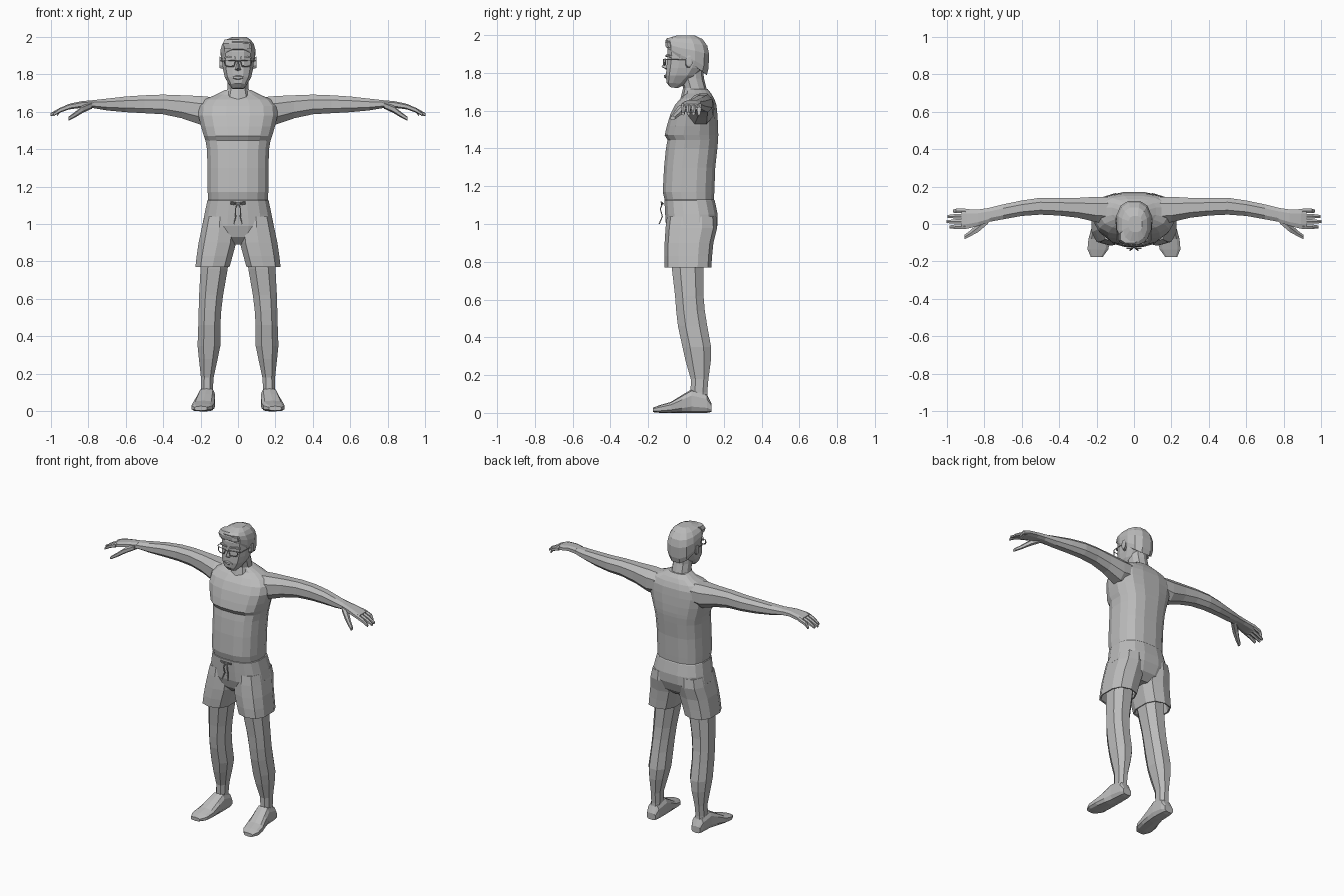
import bpy, math
from mathutils import Vector

grey = bpy.data.materials.new("plain grey")
grey.diffuse_color = (0.5, 0.5, 0.5, 1)


def add(name, verts, faces, mirror=False):
    me = bpy.data.meshes.new(name)
    me.from_pydata(verts, [], faces)
    me.materials.append(grey)
    ob = bpy.data.objects.new(name, me)
    bpy.context.collection.objects.link(ob)
    if mirror:
        ob.modifiers.new("mirror", 'MIRROR')
    return ob


def loft(name, axis, rows, n=10, power=0.8, mirror=False):
    """Rows: position on axis, low/high on first cross axis, low/high on second, optional tilt."""
    verts, faces = [], []
    for pos, a0, a1, b0, b1, *tilt in rows:
        for i in range(n):
            t = 2 * math.pi * (i + 0.5) / n
            c, s = math.cos(t), math.sin(t)
            u = (a0 + a1) / 2 + (a1 - a0) / 2 * math.copysign(abs(c) ** power, c)
            v = (b0 + b1) / 2 + (b1 - b0) / 2 * math.copysign(abs(s) ** power, s)
            p = pos + (tilt[0] * s if tilt else 0)
            verts.append({'x': (p, u, v), 'y': (u, p, v), 'z': (u, v, p)}[axis])
    for r in range(len(rows) - 1):
        for i in range(n):
            j = (i + 1) % n
            faces.append((r * n + i, r * n + j, r * n + n + j, r * n + n + i))
    faces += [tuple(reversed(range(n))), tuple(range(len(verts) - n, len(verts)))]
    ob = add(name, verts, faces, mirror)
    # consistent outward normals whatever the loft direction
    import bmesh
    bm = bmesh.new()
    bm.from_mesh(ob.data)
    bmesh.ops.recalc_face_normals(bm, faces=bm.faces)
    bm.to_mesh(ob.data)
    bm.free()
    return ob


def wire(name, paths, depth, cyclic=False, mirror=False):
    cu = bpy.data.curves.new(name, 'CURVE')
    cu.dimensions = '3D'
    cu.bevel_depth, cu.bevel_resolution, cu.use_fill_caps = depth, 0, True
    for path in paths:
        sp = cu.splines.new('POLY')
        sp.points.add(len(path) - 1)
        for pt, co in zip(sp.points, path):
            pt.co = (*co, 1)
        sp.use_cyclic_u = cyclic
    cu.materials.append(grey)
    ob = bpy.data.objects.new(name, cu)
    bpy.context.collection.objects.link(ob)
    if mirror:
        ob.modifiers.new("mirror", 'MIRROR')
    return ob


# Torso, with the chest stepping out over the belly
loft("torso", 'z', [
    (1.08, -.15, .15, -.10, .15), (1.13, -.162, .162, -.115, .15),
    (1.17, -.164, .164, -.125, .152), (1.3, -.165, .165, -.118, .157),
    (1.4, -.168, .168, -.108, .168), (1.445, -.176, .176, -.10, .172),
    (1.47, -.185, .185, -.115, .173), (1.52, -.20, .20, -.103, .172),
    (1.58, -.215, .215, -.085, .168), (1.63, -.21, .21, -.06, .163),
    (1.665, -.18, .18, -.03, .15), (1.69, -.12, .12, 0, .135),
    (1.715, -.07, .07, .005, .115)], 16, 0.75)

# Neck
loft("neck", 'z', [
    (1.66, -.075, .075, -.03, .12), (1.72, -.06, .06, -.015, .108),
    (1.77, -.058, .058, -.03, .095), (1.83, -.058, .058, -.03, .09)], 10, 0.9)

# Head and hair cap
loft("head", 'z', [
    (1.722, -.03, .03, -.085, -.045, -.003), (1.745, -.05, .05, -.105, .005, -.004),
    (1.785, -.073, .073, -.108, .06), (1.825, -.082, .082, -.106, .095),
    (1.87, -.087, .087, -.102, .113), (1.92, -.087, .087, -.102, .115),
    (1.96, -.075, .075, -.09, .10)], 12, 0.75)
loft("hair", 'z', [
    (1.86, -.088, .088, -.104, .113, -.075), (1.88, -.094, .094, -.106, .122, -.06),
    (1.925, -.095, .095, -.108, .126, -.03), (1.958, -.086, .086, -.112, .116, -.015),
    (1.982, -.066, .07, -.095, .09, -.003), (1.999, -.03, .045, -.045, .045)], 12, 0.8)
loft("hair_quiff", 'z', [
    (1.935, -.075, .07, -.108, -.05), (1.962, -.085, .065, -.112, -.04),
    (1.985, -.075, .03, -.102, -.03)], 8, 0.7)

# Face details
add("nose", [(0, -.1, 1.875), (-.018, -.1, 1.822), (.018, -.1, 1.822), (0, -.13, 1.832),
             (0, -.1, 1.815)],
    [(0, 1, 3), (0, 3, 2), (1, 4, 3), (4, 2, 3), (0, 2, 4, 1)])
loft("lips", 'x', [(-.03, -.108, -.095, 1.778, 1.786), (-.008, -.117, -.095, 1.77, 1.793),
                   (.008, -.117, -.095, 1.77, 1.793), (.03, -.108, -.095, 1.778, 1.786)], 6)
loft("brow", 'x', [(.012, -.111, -.09, 1.882, 1.894), (.05, -.108, -.09, 1.886, 1.9),
                   (.075, -.09, -.07, 1.88, 1.892)], 4, 1, True)
loft("ear", 'x', [(.078, -.005, .025, 1.825, 1.885), (.098, -.002, .035, 1.83, 1.895),
                  (.1, .008, .028, 1.842, 1.885)], 8, 0.9, True)

# Glasses
wire("glasses_rims", [[(.012, -.117, 1.872), (.072, -.108, 1.874), (.07, -.108, 1.848),
                       (.055, -.112, 1.84), (.022, -.117, 1.842)]], .0035, True, True)
wire("glasses_temples", [[(0, -.119, 1.868), (.012, -.117, 1.87)],
                         [(.072, -.108, 1.87), (.09, -.085, 1.87), (.094, .01, 1.872)]],
     .003, False, True)

# Arms and hands
loft("arm", 'x', [
    (.12, .0, .15, 1.54, 1.68), (.2, .005, .15, 1.525, 1.688), (.3, .03, .143, 1.56, 1.691),
    (.4, .042, .142, 1.582, 1.694), (.5, .047, .143, 1.588, 1.69), (.6, .04, .128, 1.594, 1.683),
    (.7, .022, .107, 1.604, 1.671), (.79, .006, .085, 1.62, 1.66)], 8, 0.85, True)
loft("palm", 'x', [
    (.77, .008, .088, 1.618, 1.662), (.83, -.012, .08, 1.62, 1.657),
    (.89, -.028, .082, 1.612, 1.645), (.92, -.03, .083, 1.606, 1.635)], 8, 0.7, True)
for i, tip in enumerate((.985, 1.0, .995, .965)):
    y = -.028 + i * .028
    loft(f"finger_{i + 1}", 'x', [
        (.9, y, y + .028, 1.612, 1.64), (.95, y, y + .027, 1.594, 1.62),
        (tip, y + .004, y + .021, 1.575, 1.592)], 6, 0.8, True)
loft("thumb", 'x', [
    (.78, -.002, .05, 1.615, 1.65), (.83, -.045, .01, 1.592, 1.632),
    (.87, -.066, -.03, 1.568, 1.598), (.905, -.083, -.057, 1.55, 1.572)], 6, 0.8, True)

# Legs and feet
loft("leg", 'z', [
    (.88, .04, .2, -.09, .11), (.76, .05, .205, -.08, .098), (.62, .075, .212, -.063, .098),
    (.54, .085, .214, -.057, .105), (.46, .09, .216, -.048, .118), (.35, .09, .22, -.024, .138),
    (.28, .105, .212, -.008, .137), (.18, .128, .2, .022, .122), (.11, .132, .2, .022, .116),
    (.04, .132, .205, .02, .12)], 8, 0.85, True)
loft("foot", 'y', [
    (.135, .135, .2, .005, .05), (.11, .125, .208, 0, .1), (.03, .12, .215, 0, .125),
    (-.02, .122, .228, 0, .095), (-.08, .125, .245, 0, .058), (-.135, .135, .25, 0, .042),
    (-.175, .165, .232, .004, .028)], 10, 0.65, True)

# Shorts: hips, then two flared legs with a recessed hem
loft("shorts_hips", 'z', [
    (1.135, -.155, .155, -.108, .145), (1.125, -.166, .166, -.116, .154),
    (1.05, -.182, .182, -.112, .17), (.99, -.194, .194, -.108, .168),
    (.93, -.16, .16, -.09, .145), (.89, -.07, .07, -.05, .10)], 16, 0.75)
loft("shorts_leg", 'z', [
    (1.04, .01, .182, -.10, .16), (.98, .002, .197, -.108, .165), (.9, .006, .214, -.113, .145),
    (.83, .025, .224, -.115, .138), (.77, .042, .231, -.113, .134),
    (.772, .05, .222, -.103, .124), (.84, .04, .21, -.095, .115)], 10, 0.75, True)

# Drawstring bow and hanging cords
wire("drawstring", [
    [(0, -.12, 1.108), (.018, -.13, 1.114), (.038, -.13, 1.118), (.036, -.128, 1.108),
     (.015, -.13, 1.104), (0, -.125, 1.106)],
    [(.004, -.125, 1.107), (.014, -.136, 1.08), (.012, -.125, 1.04), (.022, -.142, 1.0)]],
    .004, False, True)
